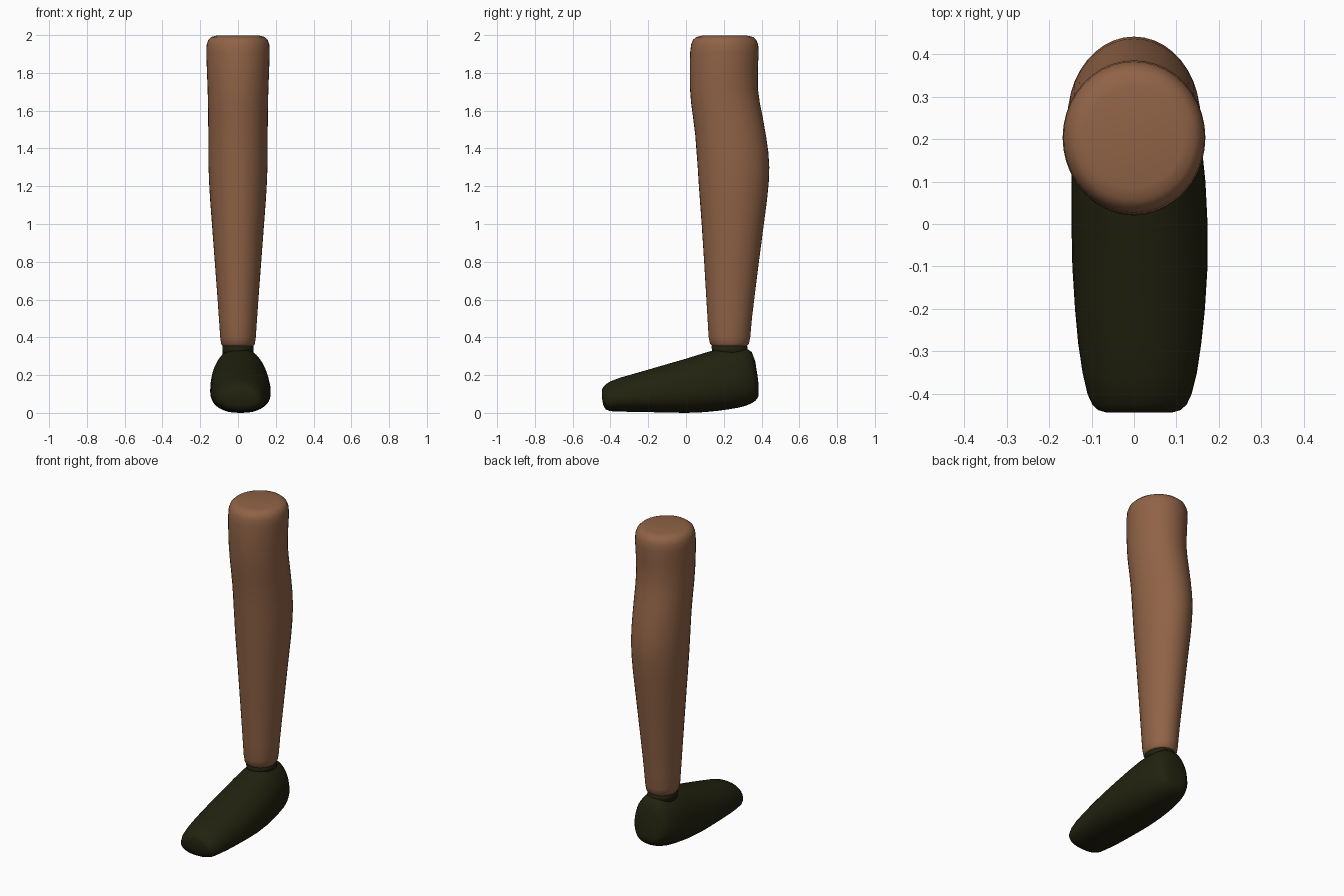
import bpy, bmesh, math
from mathutils import Vector

SEGS = 40


def material(name, rgb):
    m = bpy.data.materials.new(name)
    m.diffuse_color = (*rgb, 1)
    return m


skin = material("brown skin", (0.28, 0.125, 0.062))
dark = material("dark olive", (0.016, 0.016, 0.005))


def power(v, p):
    return math.copysign(abs(v) ** p, v)


def loft(name, rings, mat):
    """Skin a list of closed point rings, capping both ends."""
    bm = bmesh.new()
    loops = [[bm.verts.new(p) for p in ring] for ring in rings]
    for a, b in zip(loops, loops[1:]):
        for i in range(SEGS):
            j = (i + 1) % SEGS
            bm.faces.new((a[i], a[j], b[j], b[i]))
    for loop in (loops[0], loops[-1]):
        c = bm.verts.new(sum((v.co for v in loop), Vector()) / SEGS)
        for i in range(SEGS):
            bm.faces.new((loop[i], loop[(i + 1) % SEGS], c))
    bmesh.ops.recalc_face_normals(bm, faces=bm.faces)
    for f in bm.faces:
        f.smooth = True
    me = bpy.data.meshes.new(name)
    bm.to_mesh(me)
    bm.free()
    me.materials.append(mat)
    ob = bpy.data.objects.new(name, me)
    bpy.context.collection.objects.link(ob)
    return ob


ANGLES = [2 * math.pi * i / SEGS for i in range(SEGS)]


def level_ring(z, y0, y1, rx):
    """Horizontal ellipse between y0 and y1."""
    return [(rx * math.cos(a), (y0 + y1) / 2 + (y1 - y0) / 2 * math.sin(a), z)
            for a in ANGLES]


def foot_ring(y, z0, z1, x0, x1):
    """Upright rounded section, narrower towards the top."""
    ring = []
    for a in ANGLES:
        c, s = power(math.cos(a), 0.8), power(math.sin(a), 0.8)
        taper = 1 - 0.14 * s - 0.10 * s * s
        ring.append(((x0 + x1) / 2 + (x1 - x0) / 2 * c * taper * 1.03, y,
                     (z0 + z1) / 2 + (z1 - z0) / 2 * s))
    return ring


# Lower leg: height, front y, back y, half width
leg = [
    (0.350, 0.165, 0.295, 0.060), (0.352, 0.140, 0.320, 0.080),
    (0.365, 0.127, 0.333, 0.089), (0.40, 0.120, 0.340, 0.094),
    (0.50, 0.114, 0.349, 0.101), (0.60, 0.108, 0.361, 0.108),
    (0.80, 0.096, 0.386, 0.123), (1.00, 0.083, 0.412, 0.138),
    (1.12, 0.074, 0.428, 0.147), (1.22, 0.067, 0.438, 0.153),
    (1.30, 0.062, 0.441, 0.156), (1.38, 0.056, 0.436, 0.157),
    (1.47, 0.049, 0.423, 0.157), (1.56, 0.038, 0.407, 0.158),
    (1.64, 0.027, 0.391, 0.159), (1.72, 0.021, 0.380, 0.161),
    (1.82, 0.020, 0.380, 0.165), (1.91, 0.022, 0.385, 0.168),
    (1.95, 0.027, 0.382, 0.166), (1.975, 0.037, 0.372, 0.157),
    (1.99, 0.055, 0.355, 0.142), (1.997, 0.085, 0.325, 0.115),
]
loft("lower_leg", [level_ring(*r) for r in leg], skin)

# Ankle collar joining the foot to the leg
collar = [(0.31, 0.14, 0.33, 0.082), (0.352, 0.135, 0.325, 0.082),
          (0.362, 0.15, 0.31, 0.070)]
loft("ankle_collar", [level_ring(*r) for r in collar], dark)

# Foot: y, bottom z, top z, left x, right x
foot = [
    (-0.444, 0.075, 0.125, -0.060, 0.085), (-0.438, 0.040, 0.138, -0.080, 0.105),
    (-0.425, 0.018, 0.151, -0.093, 0.119), (-0.400, 0.009, 0.167, -0.104, 0.130),
    (-0.350, 0.007, 0.186, -0.115, 0.142), (-0.280, 0.005, 0.206, -0.125, 0.152),
    (-0.200, 0.004, 0.229, -0.132, 0.160), (-0.100, 0.002, 0.258, -0.138, 0.166),
    (0.000, 0.000, 0.287, -0.140, 0.166), (0.100, 0.004, 0.318, -0.140, 0.161),
    (0.170, 0.011, 0.338, -0.138, 0.154), (0.220, 0.018, 0.346, -0.134, 0.147),
    (0.280, 0.028, 0.346, -0.124, 0.135), (0.320, 0.039, 0.341, -0.112, 0.122),
    (0.348, 0.051, 0.322, -0.098, 0.108), (0.366, 0.063, 0.275, -0.082, 0.092),
    (0.379, 0.078, 0.195, -0.060, 0.070), (0.385, 0.095, 0.140, -0.030, 0.040),
]
loft("foot", [foot_ring(*r) for r in foot], dark)
